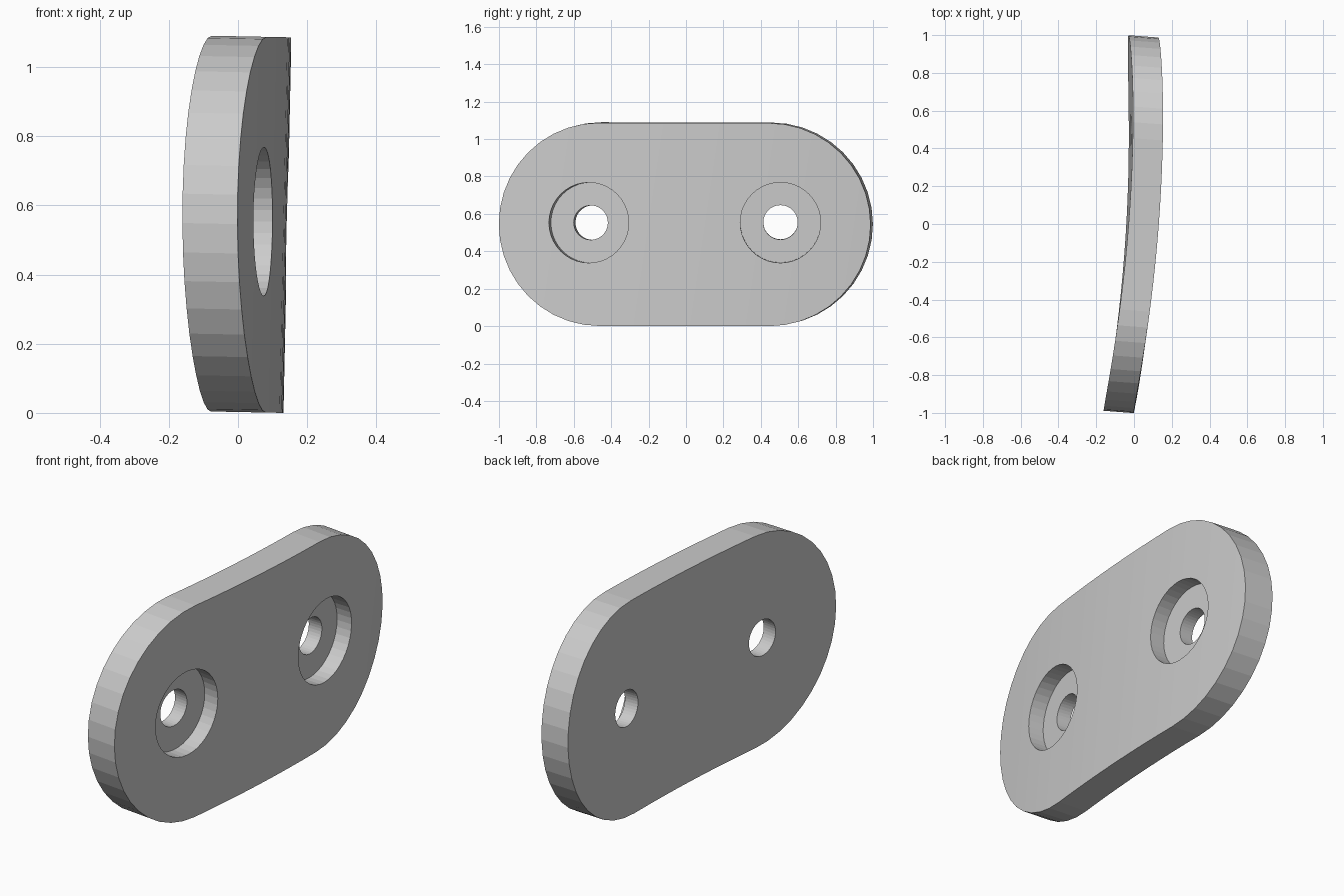
import bpy, bmesh, math
from mathutils import Vector

if "Cube" in bpy.data.objects:
    bpy.data.objects.remove(bpy.data.objects["Cube"])

ZC = 0.5456       # mid height
K, M = 0.148, 0.021   # lean of the bend lines, tilt of the plate
THICK = Vector((-0.159, 0.0122, 0.0032))


def face_x(y, z):
    """x of the curved outer face"""
    s = y - K * (z - ZC)
    return 0.143 - (s - 0.53) ** 2 / 16.2 + M * (z - ZC)


def solid(name, ring, offset):
    """Prism made by sweeping a closed ring along an offset"""
    n = len(ring)
    mesh = bpy.data.meshes.new(name)
    verts = [Vector(p) for p in ring] + [Vector(p) + offset for p in ring]
    faces = [list(range(n)), list(range(2 * n - 1, n - 1, -1))]
    faces += [[i, i + n, (i + 1) % n + n, (i + 1) % n] for i in range(n)]
    mesh.from_pydata(verts, [], faces)
    bm = bmesh.new()
    bm.from_mesh(mesh)
    bmesh.ops.recalc_face_normals(bm, faces=bm.faces)
    bm.to_mesh(mesh)
    bm.free()
    ob = bpy.data.objects.new(name, mesh)
    bpy.context.collection.objects.link(ob)
    return ob


def apply_boolean(target, cutter, op):
    cutter.hide_render = True
    mod = target.modifiers.new(op, 'BOOLEAN')
    mod.operation, mod.object, mod.solver = op, cutter, 'EXACT'
    bpy.context.view_layer.objects.active = target
    bpy.ops.object.modifier_apply(modifier=mod.name)
    bpy.data.objects.remove(cutter)


# Curved slab: bend profile in plan, swept along the leaning bend lines
def profile_point(s, shift):
    z = -0.2
    y = s + K * (z - ZC)
    return Vector((face_x(y, z), y, z)) + shift


N = 28
steps = [-1.4 + 2.8 * i / N for i in range(N + 1)]
ring = [profile_point(s, Vector()) for s in steps]
ring += [profile_point(s, THICK) for s in reversed(steps)]
plate = solid("curved_plate", ring, Vector((M, K, 1.0)) * 1.5)

# Rounded outline trims the slab
R, HALF, SEG = 0.543, 0.999, 20
axis = Vector((1, -0.0765, -0.02))
outline = []
for side in (1, -1):
    for i in range(SEG + 1):
        a = math.pi * (i / SEG - 0.5)
        outline.append(Vector((0, side * (HALF - R + R * math.cos(a)) - 0.002,
                               ZC + side * R * math.sin(a))) - axis)
apply_boolean(plate, solid("outline_cutter", outline, axis * 2), 'INTERSECT')


# Two counterbored screw holes, square to the curved face
def bore(center, normal, radius, start, end):
    u = normal.cross(Vector((0, 0, 1))).normalized()
    v = normal.cross(u)
    circle = [center + normal * start + radius * (u * math.cos(2 * math.pi * i / 40)
              + v * math.sin(2 * math.pi * i / 40)) for i in range(40)]
    return solid("bore_cutter", circle, normal * (end - start))


for y in (-0.52, 0.505):
    z = 0.553
    slope = -(y - 0.53) / 8.1
    normal = Vector((1, -slope, -M + K * slope)).normalized()
    center = Vector((face_x(y, z), y, z))
    apply_boolean(plate, bore(center, normal, 0.215, -0.085, 0.2), 'DIFFERENCE')
    apply_boolean(plate, bore(center, normal, 0.092, -0.4, 0.2), 'DIFFERENCE')
